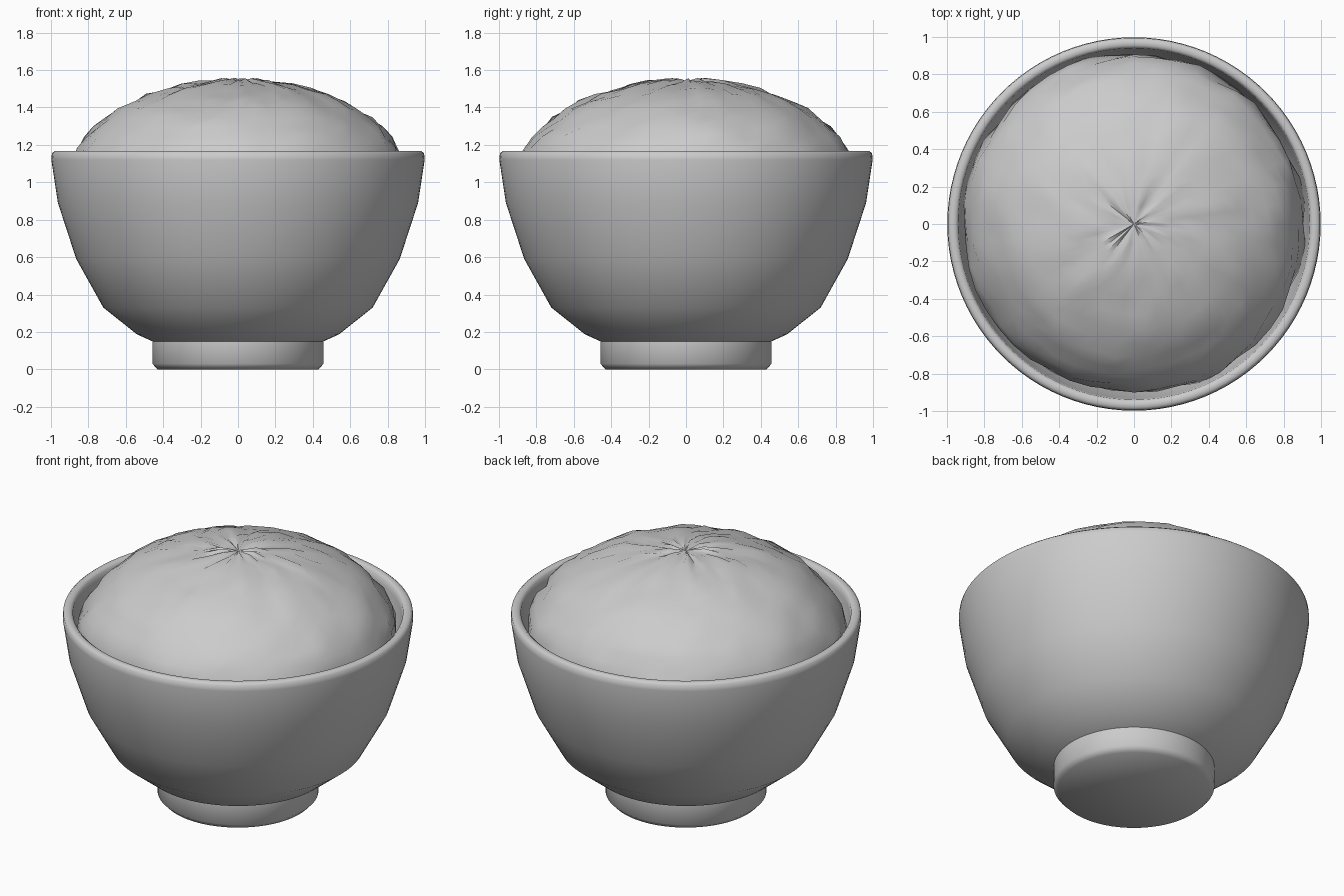
import bpy, bmesh, math, random

if "Cube" in bpy.data.objects:
    bpy.data.objects.remove(bpy.data.objects["Cube"])
random.seed(7)

def material(name, c):
    m = bpy.data.materials.new(name)
    m.diffuse_color = (c[0], c[1], c[2], 1)
    m.use_nodes = True
    m.node_tree.nodes["Principled BSDF"].inputs["Base Color"].default_value = m.diffuse_color
    return m

def lathe(name, rings, seg, mat, jitter=None):
    """Revolve (radius, z) points about z; radius 0 makes a pole."""
    bm = bmesh.new()
    rows = []
    for i, (r, z) in enumerate(rings):
        if r == 0:
            rows.append([bm.verts.new((0, 0, z))])
            continue
        row = []
        for k in range(seg):
            a = 2 * math.pi * k / seg
            dr, dz = jitter(i, k) if jitter else (0, 0)
            row.append(bm.verts.new(((r + dr) * math.cos(a), (r + dr) * math.sin(a), z + dz)))
        rows.append(row)
    for lo, hi in zip(rows, rows[1:]):
        for k in range(seg):
            n = (k + 1) % seg
            if len(lo) == 1:
                bm.faces.new((lo[0], hi[n], hi[k]))
            elif len(hi) == 1:
                bm.faces.new((lo[k], lo[n], hi[0]))
            else:
                bm.faces.new((lo[k], lo[n], hi[n], hi[k]))
    bmesh.ops.recalc_face_normals(bm, faces=bm.faces)
    me = bpy.data.meshes.new(name)
    bm.to_mesh(me)
    bm.free()
    ob = bpy.data.objects.new(name, me)
    bpy.context.collection.objects.link(ob)
    me.materials.append(mat)
    bpy.ops.object.select_all(action='DESELECT')
    ob.select_set(True)
    bpy.context.view_layer.objects.active = ob
    bpy.ops.object.shade_smooth_by_angle(angle=math.radians(50))
    return ob

grey = material("plain_grey", (0.6, 0.6, 0.6))

# Bowl: foot, outer wall, rounded rim, inner wall
lathe("bowl", [(0, 0), (0.43, 0), (0.458, 0.03), (0.458, 0.15), (0.54, 0.187),
               (0.72, 0.33), (0.865, 0.59), (0.963, 0.89), (0.998, 1.12), (0.995, 1.155),
               (0.98, 1.167), (0.955, 1.167), (0.94, 1.155), (0.935, 1.12), (0.905, 0.9),
               (0.81, 0.62), (0.67, 0.39), (0.48, 0.25), (0, 0.21)], 96, grey)

# Rice mound: squashed dome with small random bumps
N = 14
dome = [(0.80, 0.80), (0.88, 0.90)]
for i in range(N):
    t = math.pi / 2 * i / N
    dome.append((0.92 * math.cos(t), 1.0 + 0.55 * math.sin(t)))
dome.append((0, 1.54))

def bump(i, k):
    d = random.uniform(-1, 1)
    t = min(1, max(0, (i - 2) / N))
    return (0.016 * d * (1 - t) - 0.01 * (1 - t), 0.012 * d * (0.4 + 0.6 * t))

lathe("rice_mound", dome, 48, grey, bump)
